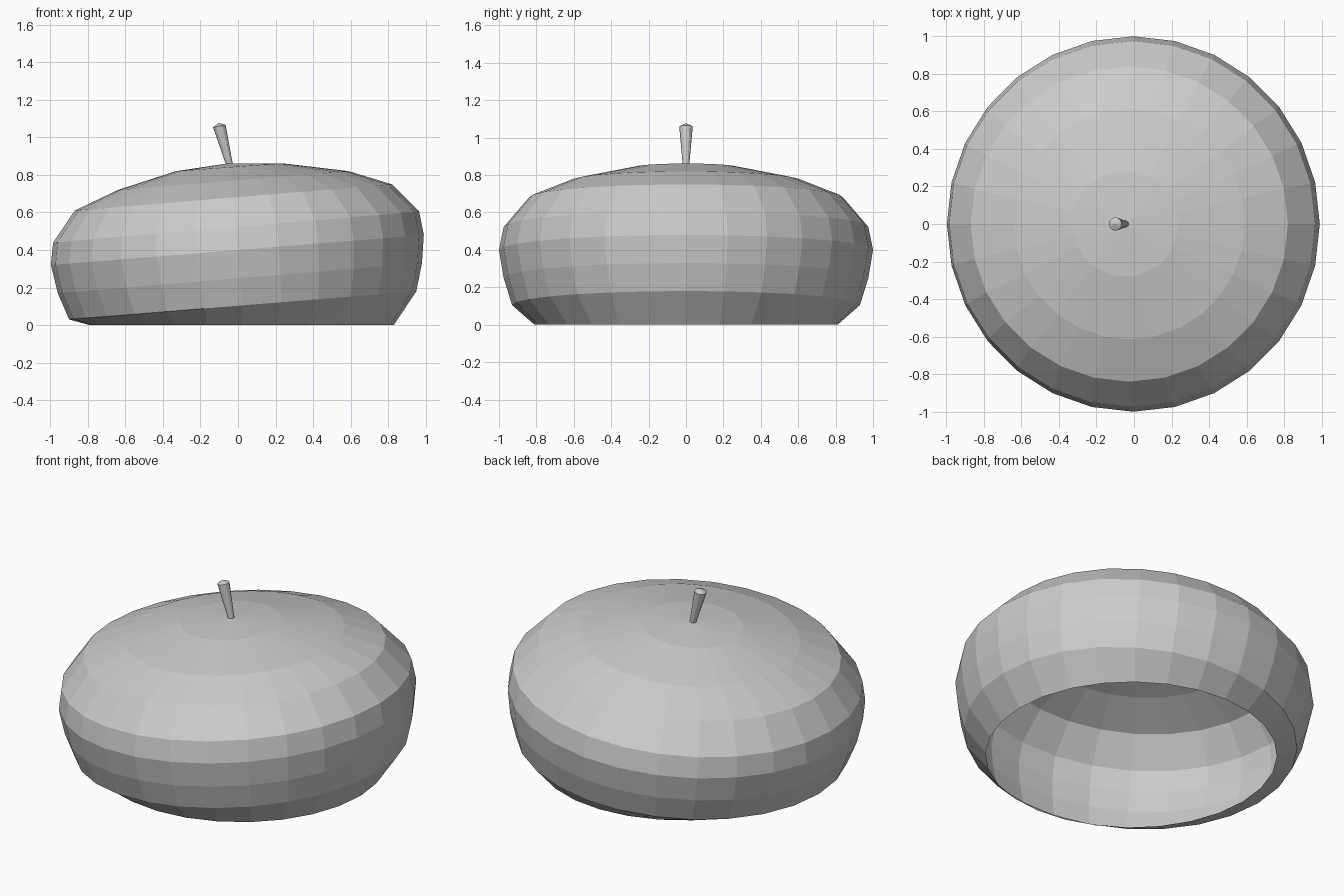
import bpy, bmesh, math
from mathutils import Vector

if "Cube" in bpy.data.objects:
    bpy.data.objects.remove(bpy.data.objects["Cube"])


def loft(name, rings, sides, apex=None, base=None):
    """Skin flat-shaded rings; each ring is (left point, right point, y radius)."""
    bm = bmesh.new()
    loops = []
    for (xl, zl), (xr, zr), ry in rings:
        loop = []
        for i in range(sides):
            a = 2 * math.pi * i / sides
            t = (1 + math.cos(a)) / 2
            loop.append(bm.verts.new((xl + (xr - xl) * t, ry * math.sin(a), zl + (zr - zl) * t)))
        loops.append(loop)
    for lo, hi in zip(loops, loops[1:]):
        for i in range(sides):
            j = (i + 1) % sides
            bm.faces.new((lo[i], lo[j], hi[j], hi[i]))
    if apex:
        top = bm.verts.new(Vector(apex))
        for i in range(sides):
            bm.faces.new((loops[-1][i], loops[-1][(i + 1) % sides], top))
    mesh = bpy.data.meshes.new(name)
    bm.to_mesh(mesh)
    bm.free()
    obj = bpy.data.objects.new(name, mesh)
    bpy.context.collection.objects.link(obj)
    return obj


# Slouched cap: open flat brim, tilted rings above it
cap_rings = [
    ((-0.79, 0.00), (0.83, 0.00), 0.81),
    ((-0.90, 0.03), (0.95, 0.18), 0.93),
    ((-0.96, 0.17), (0.98, 0.33), 0.975),
    ((-0.997, 0.32), (0.99, 0.48), 1.00),
    ((-0.985, 0.44), (0.965, 0.605), 0.975),
    ((-0.87, 0.61), (0.82, 0.75), 0.84),
    ((-0.64, 0.72), (0.59, 0.82), 0.615),
    ((-0.33, 0.82), (0.235, 0.862), 0.28),
]
loft("cap", cap_rings, 28, apex=(-0.05, 0, 0.862))

# Leaning stalk that widens towards its domed tip
stalk_rings = [
    ((-0.061, 0.845), (-0.027, 0.853), 0.017),
    ((-0.133, 1.054), (-0.066, 1.066), 0.036),
]
loft("stalk", stalk_rings, 12, apex=(-0.103, 0, 1.077))
